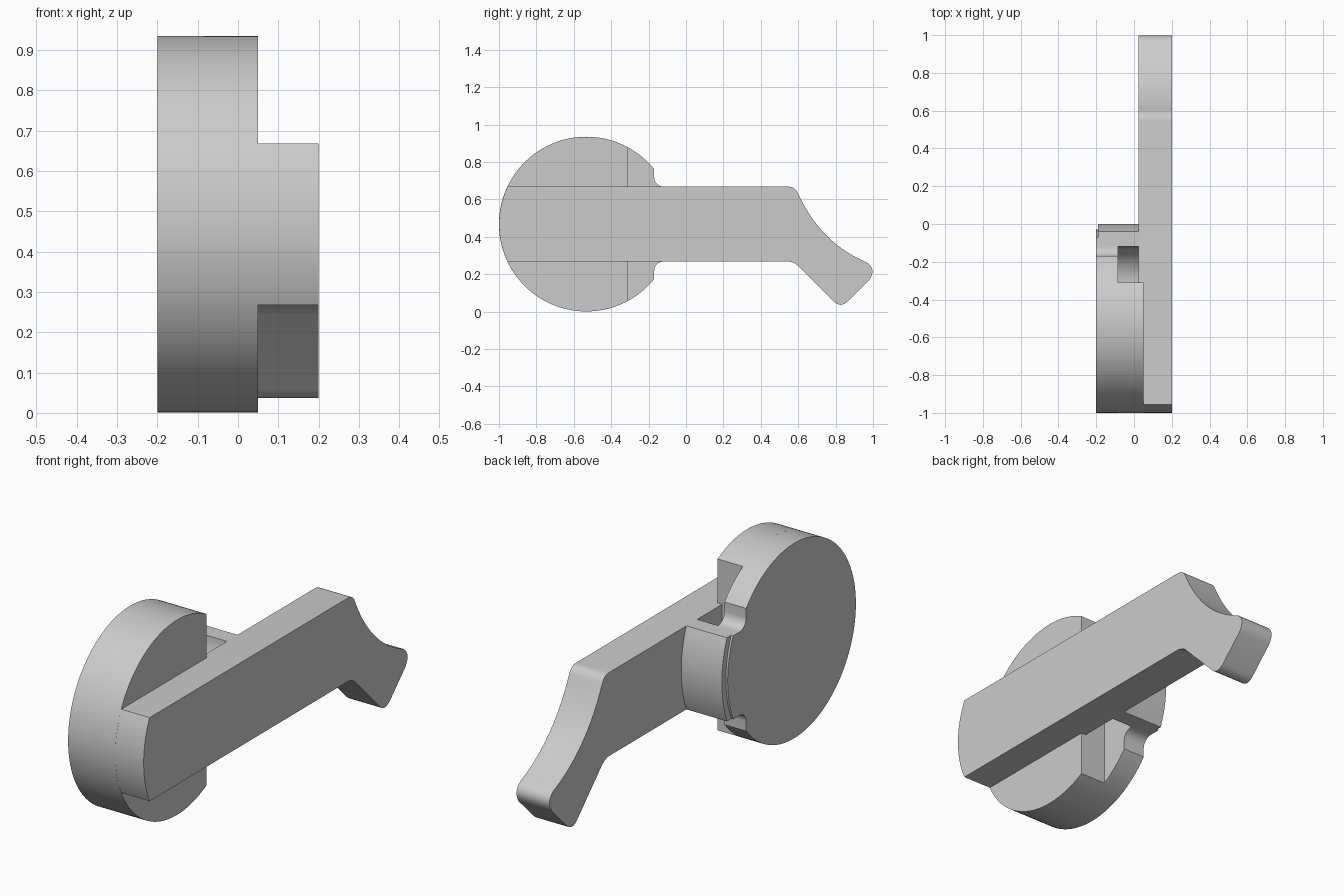
import bpy, bmesh, math

if "Cube" in bpy.data.objects:
    bpy.data.objects.remove(bpy.data.objects["Cube"])

CY, CZ, R = -0.533, 0.468, 0.467    # disc centre and radius in the side plane
H = 0.2                             # half height of arm and block


def arc(cy, cz, r, a0, a1, n):
    """Points on a circle arc, angles in degrees, 0 = +y and 90 = +z."""
    return [(cy + r * math.cos(math.radians(a0 + (a1 - a0) * i / n)),
             cz + r * math.sin(math.radians(a0 + (a1 - a0) * i / n)))
            for i in range(n + 1)]


def bezier(p, q, s, n):
    return [tuple((1 - t) ** 2 * a + 2 * t * (1 - t) * b + t * t * c
                  for a, b, c in zip(p, q, s))
            for t in (i / n for i in range(n + 1))]


def mirrored(half):
    """Close an upper half outline by mirroring it about the disc centre line."""
    pts = half + [(y, 2 * CZ - z) for y, z in reversed(half)]
    out = []
    for p in pts:
        if not out or math.dist(p, out[-1]) > 1e-5:
            out.append(p)
    if math.dist(out[0], out[-1]) < 1e-5:
        out.pop()
    return out


def prism(name, outline, x0, x1):
    """Extrude a (y, z) outline along x."""
    bm = bmesh.new()
    face = bm.faces.new([bm.verts.new((x0, y, z)) for y, z in outline])
    ext = bmesh.ops.extrude_face_region(bm, geom=[face])
    verts = [v for v in ext["geom"] if isinstance(v, bmesh.types.BMVert)]
    bmesh.ops.translate(bm, verts=verts, vec=(x1 - x0, 0, 0))
    bmesh.ops.recalc_face_normals(bm, faces=bm.faces)
    mesh = bpy.data.meshes.new(name)
    bm.to_mesh(mesh)
    bm.free()
    obj = bpy.data.objects.new(name, mesh)
    bpy.context.collection.objects.link(obj)
    bpy.ops.object.select_all(action='DESELECT')
    obj.select_set(True)
    bpy.context.view_layer.objects.active = obj
    bpy.ops.object.shade_smooth_by_angle(angle=math.radians(30))
    return obj


def block_arc(r):
    return arc(CY, CZ, r, 0, math.degrees(math.asin(H / r)), 12)


def plate_outline(r):
    """Disc with two round notches and a bulging middle of radius r."""
    start = math.degrees(math.acos((-0.17 - CY) / R))
    return mirrored(block_arc(r)
                    + arc(-0.12, CZ + H + 0.05, 0.05, 270, 180, 10)
                    + arc(CY, CZ, R, start, 180, 64))


# Notched plate with a thin stepped lip on its outer face
prism("plate_lip", plate_outline(0.503), -0.2, -0.19)
prism("notched_plate", plate_outline(0.533), -0.19, -0.085)

# Thick part of the disc, cut off straight
chord = math.degrees(math.acos((-0.31 - CY) / R))
prism("disc_body", mirrored(arc(CY, CZ, R, chord, 180, 64)), -0.085, 0.05)

# Block joined to the disc by a web with large fillets
prism("end_block",
      mirrored(block_arc(0.533)
               + arc(-0.31, CZ + H, 0.19, 0, -90, 20)), -0.085, 0.025)

# Lever arm with a rounded root and a bent, hooked tip
root = math.degrees(math.asin(H / (R - 0.0005)))
top, bottom = CZ + H, CZ - H
arm = (arc(CY, CZ, R - 0.0005, 180 - root, 180 + root, 24)
       + bezier((0.54, bottom), (0.575, bottom), (0.6, 0.245), 6)
       + bezier((0.785, 0.058), (0.825, 0.015), (0.868, 0.058), 8)
       + bezier((0.98, 0.17), (1.02, 0.225), (0.968, 0.262), 8)
       + bezier((0.95, 0.27), (0.72, 0.375), (0.605, 0.62), 24)
       + bezier((0.595, 0.64), (0.58, top), (0.545, top), 6))
prism("lever_arm", arm, 0.025, 0.2)
